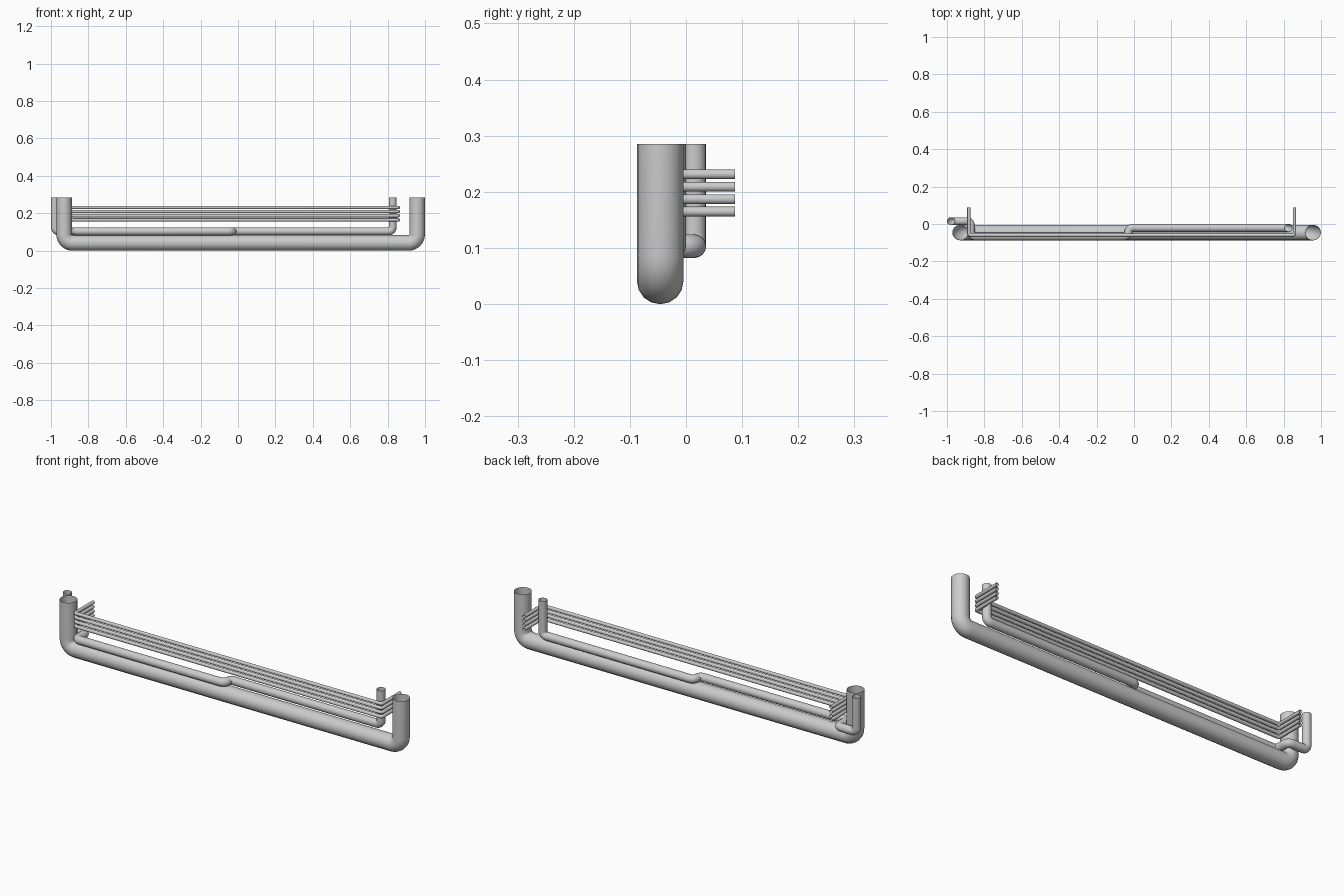
import bpy, math
from mathutils import Vector

if "Cube" in bpy.data.objects:
    bpy.data.objects.remove(bpy.data.objects["Cube"])


def fillet(points, radius, steps=8):
    """Round every right-angle corner of a path with an arc."""
    pts = [Vector(p) for p in points]
    out = [pts[0]]
    for a, b, c in zip(pts, pts[1:], pts[2:]):
        d0, d1 = (a - b).normalized(), (c - b).normalized()
        centre = b + (d0 + d1) * radius
        for i in range(steps + 1):
            t = math.pi / 2 * i / steps
            out.append(centre - d1 * radius * math.cos(t) - d0 * radius * math.sin(t))
    out.append(pts[-1])
    return out


def pipe(name, points, radius, bend):
    """Open-ended round tube swept along a filleted path."""
    path = fillet(points, bend)
    curve = bpy.data.curves.new(name, 'CURVE')
    curve.dimensions = '3D'
    curve.bevel_depth = radius
    curve.bevel_resolution = 6
    curve.use_fill_caps = False
    spline = curve.splines.new('POLY')
    spline.points.add(len(path) - 1)
    for sp, p in zip(spline.points, path):
        sp.co = (*p, 1)
    ob = bpy.data.objects.new(name, curve)
    bpy.context.collection.objects.link(ob)
    bpy.ops.object.select_all(action='DESELECT')
    ob.select_set(True)
    bpy.context.view_layer.objects.active = ob
    bpy.ops.object.convert(target='MESH')
    bpy.ops.object.shade_smooth_by_angle(angle=math.radians(40))


TOP = 0.285

# Large U-shaped main pipe
pipe("main_pipe", [(-0.93, -0.046, TOP), (-0.93, -0.046, 0.041),
                   (0.958, -0.046, 0.041), (0.958, -0.046, TOP)], 0.0415, 0.046)

# Medium pipe that jogs around the main pipe's riser and again at mid length
Z = 0.103
pipe("medium_pipe", [(-0.979, 0.015, TOP), (-0.979, 0.015, Z), (-0.872, 0.015, Z),
                     (-0.872, -0.066, Z), (-0.03, -0.066, Z), (-0.03, -0.021, Z),
                     (0.827, -0.021, Z), (0.827, -0.021, TOP)], 0.021, 0.0224)

# Stack of four thin pipes with ends turned to the back
for i in range(4):
    z = 0.1645 + 0.0222 * i
    pipe(f"thin_pipe_{i + 1}", [(-0.883, 0.0875, z), (-0.883, -0.06, z),
                                (0.858, -0.06, z), (0.858, 0.0875, z)], 0.0088, 0.012)
